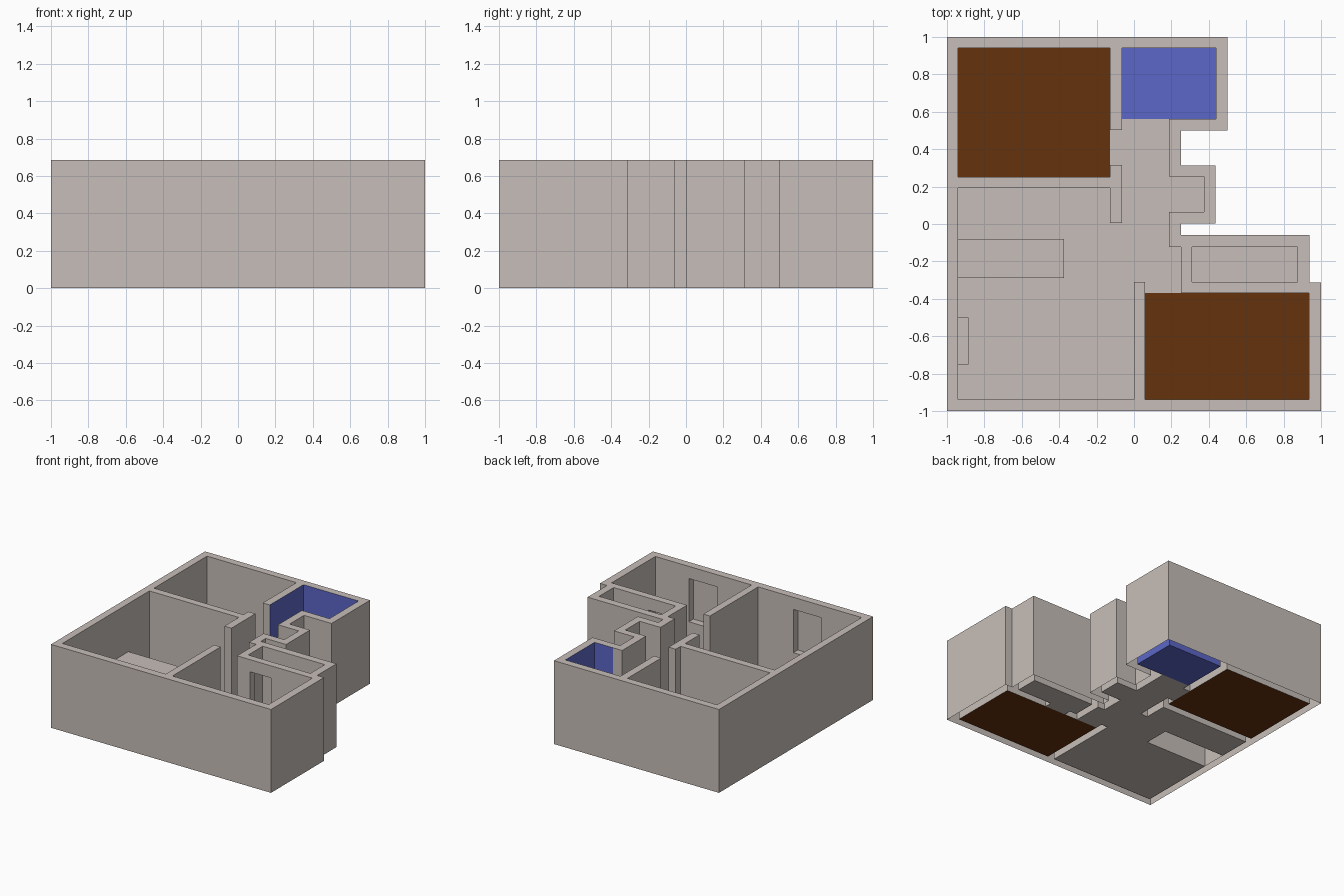
import bpy, bmesh

if "Cube" in bpy.data.objects:
    bpy.data.objects.remove(bpy.data.objects["Cube"])

H = 0.685          # wall height
HEAD = 0.585       # top of windows and doorway


def material(name, rgb):
    m = bpy.data.materials.new(name)
    m.diffuse_color = (*rgb, 1)
    m.use_nodes = True
    m.node_tree.nodes["Principled BSDF"].inputs["Base Color"].default_value = m.diffuse_color
    return m


GREY = material("plaster_grey", (0.57, 0.515, 0.48))
BROWN = material("wood_brown", (0.13, 0.033, 0.004))
BLUE = material("tile_blue", (0.107, 0.135, 0.57))


def make(name, bm, *mats):
    me = bpy.data.meshes.new(name)
    bm.to_mesh(me)
    bm.free()
    for m in mats:
        me.materials.append(m)
    ob = bpy.data.objects.new(name, me)
    bpy.context.collection.objects.link(ob)
    return ob


def box(name, lo, hi, mat, open_bottom=False):
    bm = bmesh.new()
    bmesh.ops.create_cube(bm, size=1)
    for v in bm.verts:
        v.co = [lo[i] if v.co[i] < 0 else hi[i] for i in range(3)]
    if open_bottom:
        bm.normal_update()
        low = [f for f in bm.faces if f.normal.z < -0.5]
        bmesh.ops.delete(bm, geom=low, context='FACES_ONLY')
    return make(name, bm, mat)


def floor(name, rects, mat, z=0.001):
    bm = bmesh.new()
    for x0, y0, x1, y1 in rects:
        bm.faces.new([bm.verts.new((x, y, z)) for x, y in
                      ((x0, y0), (x1, y0), (x1, y1), (x0, y1))])
    bmesh.ops.remove_doubles(bm, verts=bm.verts, dist=1e-5)
    return make(name, bm, mat)


# Wall plan: outer outline, joined rooms, closet
outer = [(-1, 1), (.5, 1), (.5, .5), (.25, .5), (.25, .313), (.435, .313), (.435, .003),
         (.25, .003), (.25, -.06), (.937, -.06), (.937, -.312), (1, -.312), (1, -1), (-1, -1)]
rooms = [(-.94, -.937), (0, -.937), (0, -.31), (.06, -.31), (.06, -.937), (.935, -.937),
         (.935, -.37), (.25, -.37), (.25, -.122), (.187, -.122), (.187, .065), (.375, .065),
         (.375, .253), (.187, .253), (.187, .562), (.27, .562), (.438, .562), (.438, .94),
         (-.063, .94), (-.063, .503), (-.127, .503), (-.127, .94), (-.94, .94), (-.94, .252),
         (-.127, .252), (-.127, .315), (-.063, .315), (-.063, .005), (-.127, .005),
         (-.127, .192), (-.94, .192)]
closet = [(.31, -.31), (.875, -.31), (.875, -.122), (.31, -.122)]

bm = bmesh.new()
edges = []
for loop in (outer, rooms, closet):
    vs = [bm.verts.new((x, y, 0)) for x, y in loop]
    edges += [bm.edges.new((vs[i - 1], vs[i])) for i in range(len(vs))]
bmesh.ops.triangle_fill(bm, edges=edges, use_beauty=True)
up = bmesh.ops.extrude_face_region(bm, geom=bm.faces[:])["geom"]
bmesh.ops.translate(bm, vec=(0, 0, H), verts=[v for v in up if isinstance(v, bmesh.types.BMVert)])
bmesh.ops.recalc_face_normals(bm, faces=bm.faces)
walls = make("walls", bm, GREY, BLUE)

# Window recesses in the front wall and the closet doorway
cuts = [((.37, -.995, .23), (.63, -.9, HEAD)),
        ((-.57, -.995, .23), (-.32, -.9, HEAD)),
        ((.37, -.4, -.1), (.56, -.28, HEAD))]
for lo, hi in cuts:
    cutter = box("cutter", lo, hi, GREY)
    cutter.hide_render = True
    mod = walls.modifiers.new("cut", 'BOOLEAN')
    mod.object, mod.operation, mod.solver = cutter, 'DIFFERENCE', 'EXACT'
    bpy.context.view_layer.objects.active = walls
    bpy.ops.object.modifier_apply(modifier="cut")
    bpy.data.objects.remove(cutter)

# Walls are open underneath; bathroom wall faces are blue
bm = bmesh.new()
bm.from_mesh(walls.data)
bm.normal_update()
under = [f for f in bm.faces if f.normal.z < -.5 and f.calc_center_median().z < .01]
bmesh.ops.delete(bm, geom=under, context='FACES')
for f in bm.faces:
    c = f.calc_center_median()
    inside = -.07 < c.x < .45 and .55 < c.y < .95
    side = abs(f.normal.z) < .5
    f.material_index = int(inside and side and not (c.x < .3 and c.y < .6 and c.x > .1))
bm.to_mesh(walls.data)
bm.free()

# Floors
floor("main_floor", [(-.94, -.937, 0, -.31), (-.94, -.31, .25, -.29), (.06, -.37, .25, -.31),
                     (-.375, -.29, .25, -.122), (-.375, -.122, .187, -.08),
                     (-.94, -.08, .187, .005), (-.94, .005, -.127, .192),
                     (-.063, .005, .187, .562), (.187, .065, .375, .253),
                     (-.127, .315, -.063, .503), (.31, -.31, .875, -.122),
                     (.37, -.37, .56, -.31)], GREY)
floor("back_bedroom_floor", [(-.94, .252, -.127, .94)], BROWN)
floor("front_bedroom_floor", [(.06, -.937, .935, -.37)], BROWN)
floor("bathroom_floor", [(-.063, .562, .438, .94)], BLUE)

# Kitchen counter and wall-hung screen
box("counter", (-.94, -.29, 0), (-.375, -.08, .29), GREY, open_bottom=True)
box("wall_screen", (-.94, -.75, .22), (-.885, -.5, .40), GREY)
